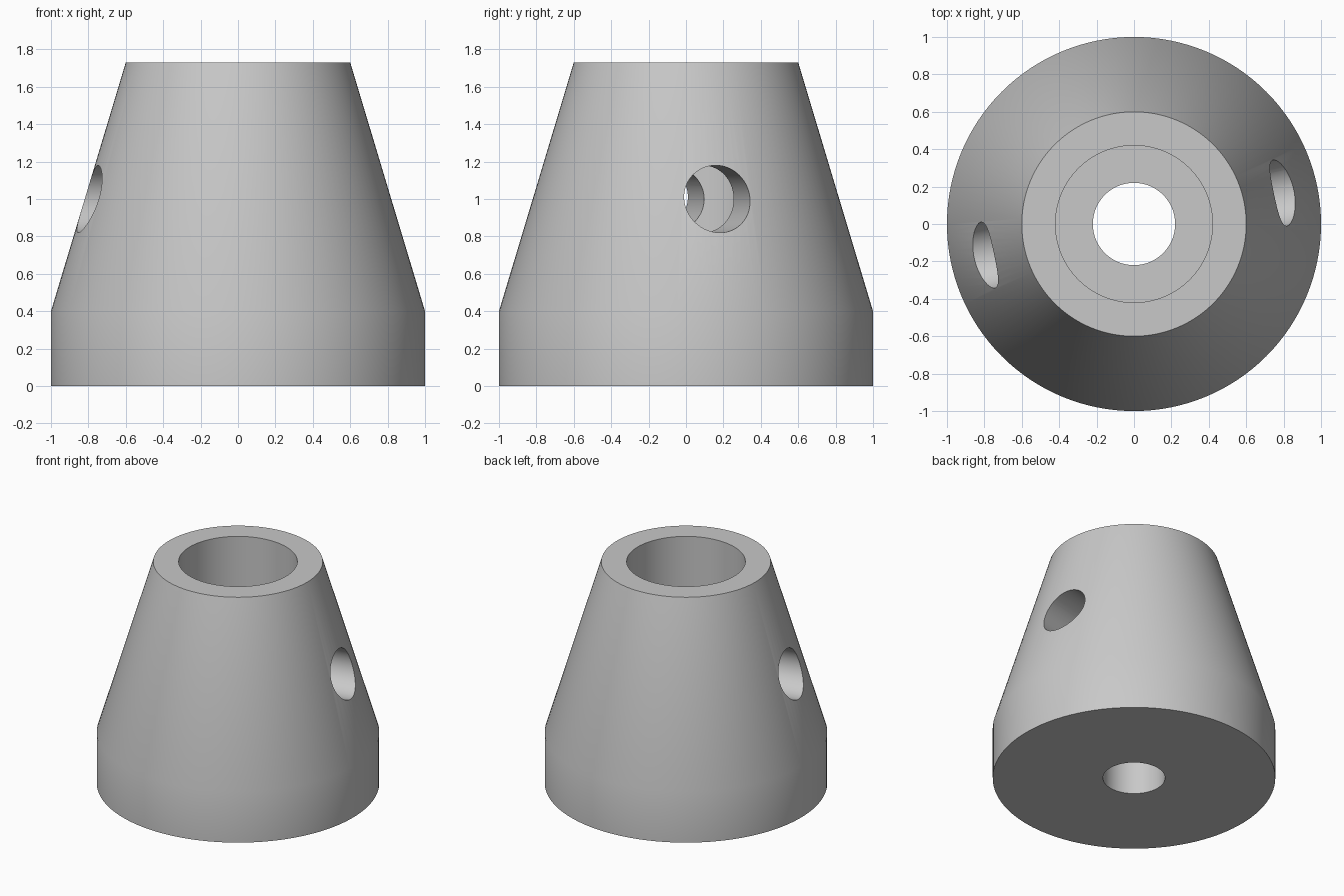
import bpy, bmesh, math

if "Cube" in bpy.data.objects:
    bpy.data.objects.remove(bpy.data.objects["Cube"])

SEGMENTS = 128
TILT = math.radians(12)      # heading of the cross hole about z
HOLE_Z, HOLE_R = 1.0, 0.18

grey = bpy.data.materials.new("light grey")
grey.diffuse_color = (0.58, 0.58, 0.58, 1)
grey.use_nodes = True
grey.node_tree.nodes["Principled BSDF"].inputs["Base Color"].default_value = grey.diffuse_color


def lathe(name, profile):
    """Spin a closed (radius, height) loop around z."""
    bm = bmesh.new()
    rings = []
    for r, z in profile:
        rings.append([bm.verts.new((r * math.cos(a), r * math.sin(a), z))
                      for a in (2 * math.pi * i / SEGMENTS for i in range(SEGMENTS))])
    for k, ring in enumerate(rings):
        nxt = rings[(k + 1) % len(rings)]
        for i in range(SEGMENTS):
            j = (i + 1) % SEGMENTS
            bm.faces.new((ring[i], ring[j], nxt[j], nxt[i]))
    bmesh.ops.recalc_face_normals(bm, faces=bm.faces)
    mesh = bpy.data.meshes.new(name)
    bm.to_mesh(mesh)
    bm.free()
    obj = bpy.data.objects.new(name, mesh)
    bpy.context.collection.objects.link(obj)
    mesh.materials.append(grey)
    return obj


# Tapered body with a wide bore from the top and a narrow hole through the floor
body = lathe("tapered_body", [
    (0.22, 0), (1.0, 0), (1.0, 0.4), (0.6, 1.73),
    (0.42, 1.73), (0.42, 0.4), (0.22, 0.4),
])

# Horizontal cross hole through both walls
bpy.ops.mesh.primitive_cylinder_add(
    vertices=64, radius=HOLE_R, depth=2.6,
    location=(0, 0, HOLE_Z), rotation=(0, math.pi / 2, TILT))
cutter = bpy.context.object
cutter.name = "cross_hole_cutter"
cutter.data.materials.append(grey)
cutter.hide_render = True

cut = body.modifiers.new("cross_hole", "BOOLEAN")
cut.operation = "DIFFERENCE"
cut.solver = "EXACT"
cut.object = cutter

# Apply the cut, drop the cutter, smooth the curved walls
bpy.ops.object.select_all(action="DESELECT")
body.select_set(True)
bpy.context.view_layer.objects.active = body
bpy.ops.object.modifier_apply(modifier=cut.name)
bpy.data.objects.remove(cutter, do_unlink=True)
bpy.ops.object.shade_smooth_by_angle(angle=math.radians(30))
